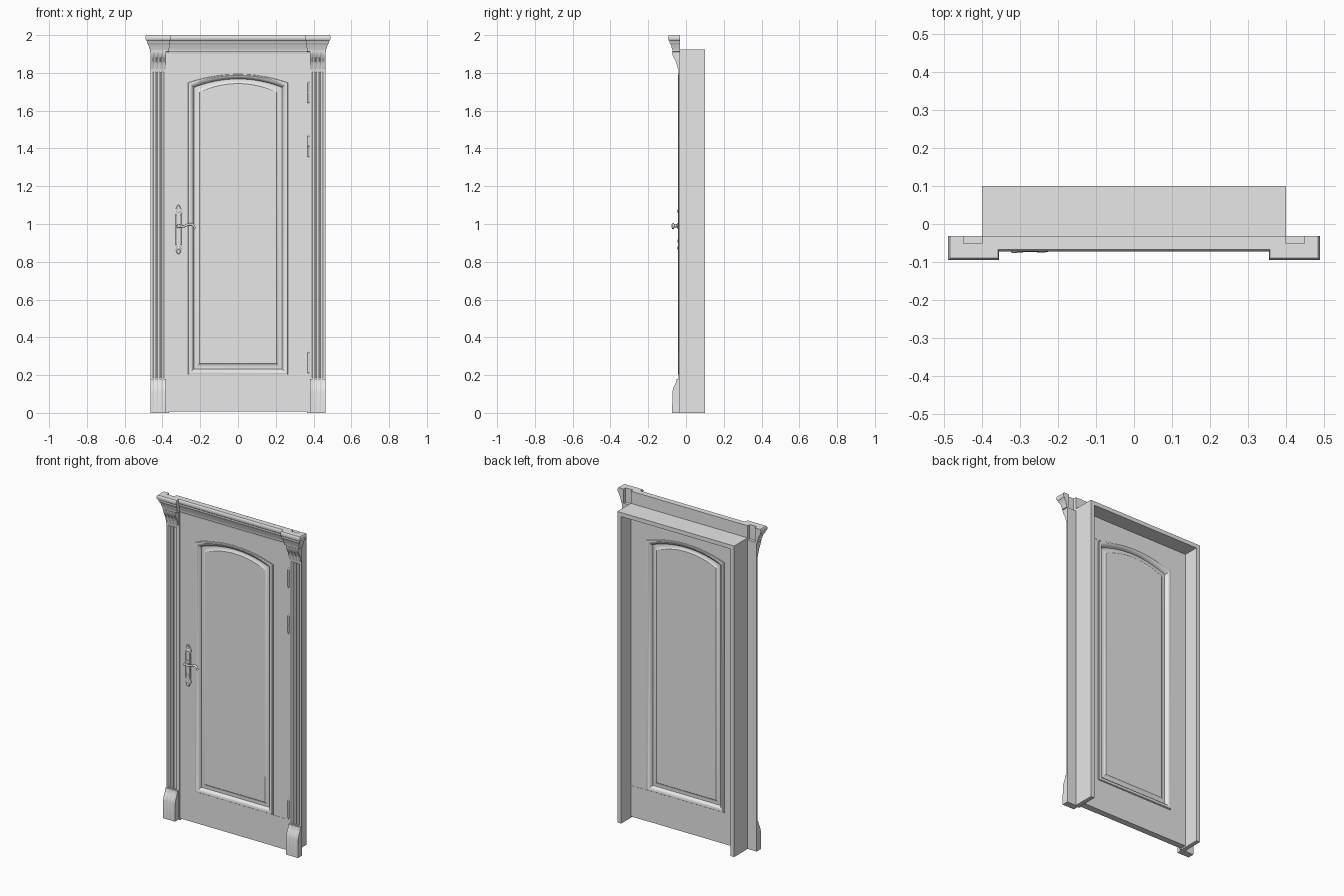
import bpy, bmesh
from math import sin, cos, pi

if "Cube" in bpy.data.objects:
    bpy.data.objects.remove(bpy.data.objects["Cube"])

grey = bpy.data.materials.new("plain_grey")
grey.use_nodes = True
grey.diffuse_color = (0.8, 0.8, 0.8, 1)
grey.node_tree.nodes["Principled BSDF"].inputs["Base Color"].default_value = (0.8, 0.8, 0.8, 1)
meshes = []


def loft(name, loops):
    """Join matching closed loops of points into a capped solid."""
    bm = bmesh.new()
    rings = [[bm.verts.new(p) for p in loop] for loop in loops]
    n = len(rings[0])
    for a, b in zip(rings, rings[1:]):
        for i in range(n):
            j = (i + 1) % n
            bm.faces.new((a[i], a[j], b[j], b[i]))
    bm.faces.new(rings[0][::-1])
    bm.faces.new(rings[-1])
    bmesh.ops.recalc_face_normals(bm, faces=bm.faces[:])
    mesh = bpy.data.meshes.new(name)
    bm.to_mesh(mesh)
    bm.free()
    mesh.materials.append(grey)
    obj = bpy.data.objects.new(name, mesh)
    bpy.context.collection.objects.link(obj)
    meshes.append(obj)
    return obj


def box(name, x0, x1, y0, y1, z0, z1):
    return loft(name, [[(x0, y0, z), (x1, y0, z), (x1, y1, z), (x0, y1, z)] for z in (z0, z1)])


def lathe(name, profile, cx, cy, cz, along_y=False, n=16):
    """Turn (radius, height) pairs round an upright or forward axis."""
    loops = []
    for r, h in profile:
        ring = [(r * cos(2 * pi * i / n), r * sin(2 * pi * i / n)) for i in range(n)]
        loops.append([(cx + u, cy - h, cz + v) if along_y else (cx + u, cy + v, cz + h)
                      for u, v in ring])
    return loft(name, loops)


BACK = -0.032      # plane where trim meets the jamb
FACE = -0.035      # front of the door leaf

# Jamb: deep lining on both sides and across the top
for side, s in (("left", 1), ("right", -1)):
    box(side + "_jamb", *sorted((s * 0.374, s * 0.4)), BACK, 0.1, 0, 1.925)
box("head_jamb", -0.374, 0.374, BACK, 0.1, 1.9, 1.925)

# Door leaf: one loft through the arched panel mouldings, front to back
ARC = 24


def arch_loop(inset, y):
    w = 0.266 - inset
    top, rise = 1.75 - inset * 0.85, 0.045
    pts = [(-w, y, 0.2 + inset), (w, y, 0.2 + inset)]
    for i in range(ARC + 1):
        t = 1 - 2 * i / ARC
        pts.append((w * t, y, top + rise * (1 - t * t)))
    return pts


def leaf_loop(y):
    w = 0.373
    return [(-w, y, 0.008), (w, y, 0.008)] + [
        (w * (1 - 2 * i / ARC), y, 1.9) for i in range(ARC + 1)]


# Moulding section: inset from the opening edge, rise above the leaf face
section = [(0.066, -0.006), (0.061, -0.006), (0.056, -0.010), (0.046, -0.014),
           (0.032, -0.014), (0.030, -0.006), (0.024, 0.001), (0.018, 0.006),
           (0.010, 0.008), (0.004, 0.006), (0.002, 0.003), (0, 0.003), (0, 0)]
REAR = 0.004
loops = [arch_loop(i, FACE - h) for i, h in section]
loops += [leaf_loop(FACE), leaf_loop(REAR)]
loops += [arch_loop(i, REAR + h) for i, h in reversed(section)]
loft("door_leaf", loops)

# Fine joint line of the hinge stile, above and below the panel, on both faces
for label, z0, z1 in (("lower", 0.008, 0.2), ("upper", 1.757, 1.9)):
    box(label + "_stile_front", 0.25, 0.373, FACE - 0.0012, FACE, z0, z1)
    box(label + "_stile_back", 0.25, 0.373, REAR, REAR + 0.0012, z0, z1)

# Pilasters: plinth, fluted shaft and scrolled console in one loft
rows = [(0, 0.073, 0), (0.03, 0.073, 0.001), (0.11, 0.072, 0.003), (0.13, 0.068, 0.003),
        (0.15, 0.058, 0.003), (0.165, 0.052, 0.003), (0.18, 0.050, 0.002), (0.18, 0.041, 0),
        (0.185, 0.041, 0), (0.185, 0.041, 0.007), (1.805, 0.041, 0.007), (1.805, 0.041, 0),
        (1.82, 0.041, 0), (1.825, 0.044, 0.002), (1.84, 0.047, 0.004), (1.86, 0.054, 0.005),
        (1.88, 0.064, 0.005), (1.895, 0.071, 0.004), (1.905, 0.073, 0.002), (1.912, 0.073, 0)]
FLUTES, STEPS, X0, X1 = 3, 8, 0.38, 0.462


def pilaster_loop(s, z, depth, flute):
    pts = [(s * X0, BACK, z), (s * X0, -depth, z)]
    pitch = (X1 - X0 - 0.018) / FLUTES
    for f in range(FLUTES):
        start = X0 + 0.009 + f * pitch + pitch * 0.1
        for k in range(STEPS + 1):
            a = k / STEPS
            pts.append((s * (start + a * pitch * 0.8), flute * sin(pi * a) - depth, z))
    return pts + [(s * X1, -depth, z), (s * X1, BACK, z)]


# Cornice mouldings: (outward projection, height)
cornice = [(0, 1.91), (0.006, 1.913), (0.006, 1.925), (0.010, 1.932), (0.012, 1.945),
           (0.018, 1.956), (0.022, 1.962), (0.022, 1.97), (0.026, 1.973), (0.029, 1.979),
           (0.029, 1.991), (0.026, 1.998), (0.024, 2.0)]


def cap_loop(s, o, z):
    inner, outer, front = 0.368 - o * 0.4, 0.461 + o, -0.066 - o
    outline = [(0.4, BACK), (0.4, -0.052), (0.449, -0.052), (0.449, BACK),
               (outer, BACK), (outer, front), (inner, front), (inner, BACK)]
    return [(s * x, y, z) for x, y in outline]


for side, s in (("left", 1), ("right", -1)):
    loft(side + "_pilaster", [pilaster_loop(s, *r) for r in rows])
    loft(side + "_cornice_cap", [cap_loop(s, o, z) for o, z in cornice])
    box(side + "_inner_trim", *sorted((s * 0.371, s * 0.381)), -0.040, BACK, 0, 1.912)
    box(side + "_trim_bead", *sorted((s * 0.366, s * 0.372)), -0.037, BACK, 0, 1.905)

# Head moulding between the caps, running across the top
head = [(BACK, 1.9), (-0.038, 1.9), (-0.040, 1.912)]
head += [(-0.043 - o, z) for o, z in cornice[1:]] + [(BACK, 2.0)]
loft("head_cornice", [[(x, y, z) for y, z in head] for x in (-0.4, 0.4)])

# Hinges: turned barrels with finials on the left edge
barrel = [(0.001, -0.075), (0.004, -0.070), (0.005, -0.065), (0.003, -0.058), (0.007, -0.052),
          (0.007, -0.002), (0.005, -0.001), (0.005, 0.001), (0.007, 0.002),
          (0.007, 0.052), (0.003, 0.058), (0.005, 0.065), (0.004, 0.070), (0.001, 0.075)]
for label, z in (("top", 1.695), ("upper", 1.41), ("bottom", 0.265)):
    lathe(label + "_hinge", barrel, 0.374, -0.036, z, n=12)

# Handle back plate: shaped outline with a bevelled front
HX, HZ = -0.315, 0.97
half = [(0.004, 0.13), (0.010, 0.122), (0.013, 0.112), (0.020, 0.102), (0.021, 0.092),
        (0.015, 0.082), (0.017, 0.070), (0.017, 0)]
right_edge = half + [(w, -z) for w, z in half[-2::-1]]
outline = right_edge + [(-w, z) for w, z in reversed(right_edge)]
loft("handle_plate", [[(HX + w * k, y, HZ + z * (0.9 + 0.1 * k)) for w, z in outline]
                      for k, y in ((1, FACE), (1, -0.039), (0.75, -0.042))])

# Lever neck, lever, keyhole boss and plate studs
lathe("lever_neck", [(0.015, 0), (0.015, 0.010), (0.009, 0.014), (0.008, 0.030),
                     (0.010, 0.034), (0.009, 0.040), (0.003, 0.042)], HX, FACE, 0.99, True)
lathe("keyhole_boss", [(0.009, 0), (0.009, 0.009), (0.005, 0.010)], HX, FACE, 0.91, True)
for label, z in (("upper", HZ + 0.097), ("lower", HZ - 0.097)):
    lathe(label + "_plate_stud", [(0.010, 0), (0.010, 0.008), (0.006, 0.011), (0.001, 0.012)],
          HX, FACE, z, True)

curve = bpy.data.curves.new("lever", "CURVE")
curve.dimensions = "3D"
curve.bevel_depth = 0.007
curve.bevel_resolution = 3
curve.use_fill_caps = True
spline = curve.splines.new("BEZIER")
path = [(HX, 0.99, 1.0), (-0.285, 0.988, 0.9), (-0.262, 0.998, 0.9),
        (-0.238, 0.994, 1.0), (-0.228, 0.976, 0.8)]
spline.bezier_points.add(len(path) - 1)
for p, (x, z, r) in zip(spline.bezier_points, path):
    p.co = (x, -0.068, z)
    p.radius = r
    p.handle_left_type = p.handle_right_type = "AUTO"
curve.materials.append(grey)
bpy.context.collection.objects.link(bpy.data.objects.new("lever", curve))

# Smooth the rounded mouldings and keep the crisp edges
bpy.ops.object.select_all(action="DESELECT")
for obj in meshes:
    obj.select_set(True)
bpy.context.view_layer.objects.active = meshes[0]
bpy.ops.object.shade_smooth_by_angle(angle=pi / 6)
